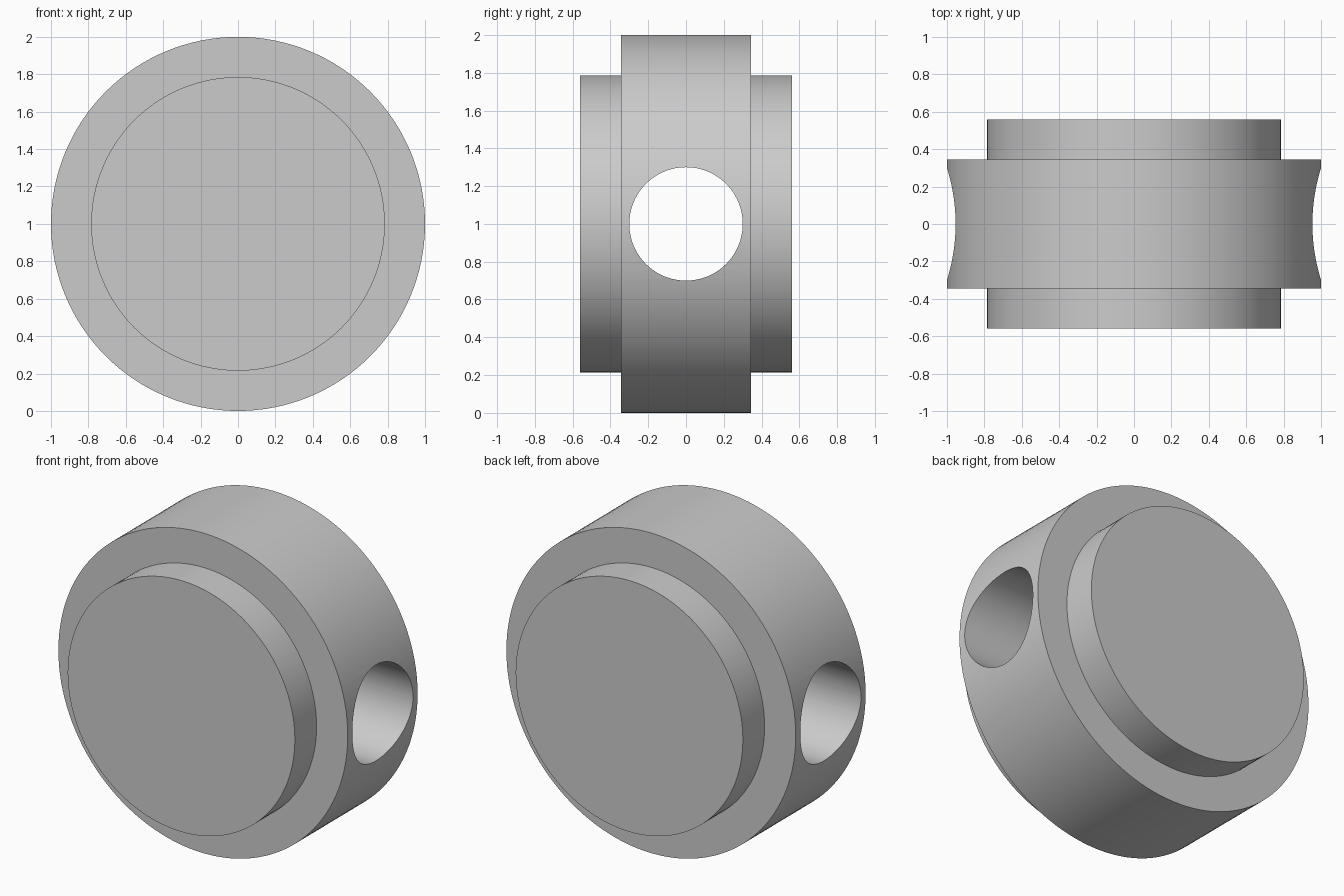
import bpy, bmesh, math
from mathutils import Matrix

old = bpy.data.objects.get("Cube")
if old:
    bpy.data.objects.remove(old, do_unlink=True)

CENTRE = Matrix.Translation((0, 0, 1))


def make_object(name, bm):
    bmesh.ops.recalc_face_normals(bm, faces=bm.faces)
    mesh = bpy.data.meshes.new(name)
    bm.to_mesh(mesh)
    bm.free()
    ob = bpy.data.objects.new(name, mesh)
    bpy.context.collection.objects.link(ob)
    return ob


# Plain grey material
grey = bpy.data.materials.new("plain grey")
grey.use_nodes = True
colour = (0.6, 0.6, 0.6, 1)
grey.diffuse_color = colour
grey.node_tree.nodes["Principled BSDF"].inputs["Base Color"].default_value = colour

# Wheel body: stepped profile (radius, y) turned about the y axis
profile = [(0.785, -0.56), (0.785, -0.345), (1, -0.345),
           (1, 0.345), (0.785, 0.345), (0.785, 0.56)]
SIDES = 128
bm = bmesh.new()
rings = []
for radius, y in profile:
    angles = [math.tau * i / SIDES for i in range(SIDES)]
    rings.append([bm.verts.new((radius * math.cos(a), y, 1 + radius * math.sin(a)))
                  for a in angles])
for lower, upper in zip(rings, rings[1:]):
    for i in range(SIDES):
        j = (i + 1) % SIDES
        bm.faces.new((lower[i], lower[j], upper[j], upper[i]))
bm.faces.new(rings[0])
bm.faces.new(rings[-1])
body = make_object("wheel_body", bm)
body.data.materials.append(grey)

# Round hole from side to side
bm = bmesh.new()
bmesh.ops.create_cone(bm, cap_ends=True, segments=96, radius1=0.3, radius2=0.3, depth=3,
                      matrix=CENTRE @ Matrix.Rotation(math.pi / 2, 4, "Y"))
cutter = make_object("hole_cutter", bm)
cutter.data.materials.append(grey)
cutter.hide_render = True

bpy.ops.object.select_all(action="DESELECT")
bpy.context.view_layer.objects.active = body
body.select_set(True)
cut = body.modifiers.new("side_hole", "BOOLEAN")
cut.operation = "DIFFERENCE"
cut.solver = "EXACT"
cut.object = cutter
bpy.ops.object.modifier_apply(modifier=cut.name)
bpy.data.objects.remove(cutter, do_unlink=True)

# Smooth curved walls, crisp rims
bpy.ops.object.shade_smooth_by_angle(angle=math.radians(30))
